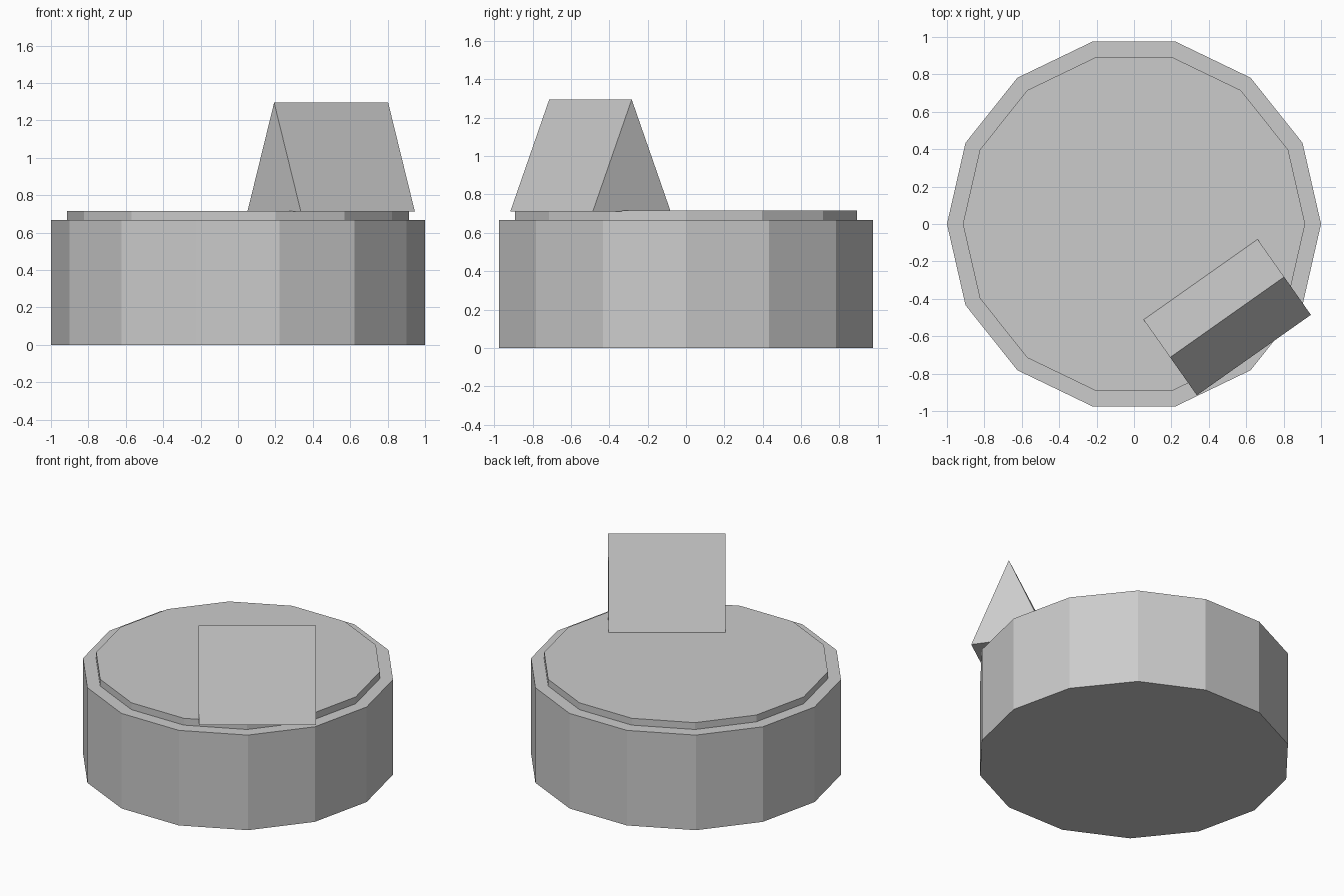
import bpy, bmesh, math
from mathutils import Matrix

if "Cube" in bpy.data.objects:
    bpy.data.objects.remove(bpy.data.objects["Cube"])

grey = bpy.data.materials.new("plain_grey")
grey.diffuse_color = (0.6, 0.6, 0.6, 1)
grey.use_nodes = True
grey.node_tree.nodes["Principled BSDF"].inputs["Base Color"].default_value = grey.diffuse_color
SIDES = 14


def finish(bm, name):
    bmesh.ops.recalc_face_normals(bm, faces=bm.faces)
    mesh = bpy.data.meshes.new(name)
    bm.to_mesh(mesh)
    bm.free()
    mesh.materials.append(grey)
    obj = bpy.data.objects.new(name, mesh)
    bpy.context.collection.objects.link(obj)
    return obj


# Drum with a slightly smaller raised lid, as one stepped solid
bm = bmesh.new()
rings = []
for radius, z in ((1.0, 0.0), (1.0, 0.668), (0.915, 0.668), (0.915, 0.716)):
    rings.append([bm.verts.new((radius * math.cos(2 * math.pi * i / SIDES),
                                radius * math.sin(2 * math.pi * i / SIDES), z))
                  for i in range(SIDES)])
for low, high in zip(rings, rings[1:]):
    for i in range(SIDES):
        j = (i + 1) % SIDES
        bm.faces.new((low[i], low[j], high[j], high[i]))
bm.faces.new(rings[0][::-1])
bm.faces.new(rings[-1])
finish(bm, "stepped_drum")

# Triangular wedge turned towards the front right of the lid
bm = bmesh.new()
half_length, half_width, height = 0.373, 0.248, 0.583
ends = [[bm.verts.new((x, y, z)) for y, z in
         ((-half_width, 0), (half_width, 0), (0, height))]
        for x in (-half_length, half_length)]
for i in range(3):
    j = (i + 1) % 3
    bm.faces.new((ends[0][i], ends[0][j], ends[1][j], ends[1][i]))
for end in ends:
    bm.faces.new(end)
wedge = finish(bm, "wedge")
wedge.matrix_world = (Matrix.Translation((0.498, -0.498, 0.712))
                      @ Matrix.Rotation(math.radians(35.2), 4, 'Z'))
